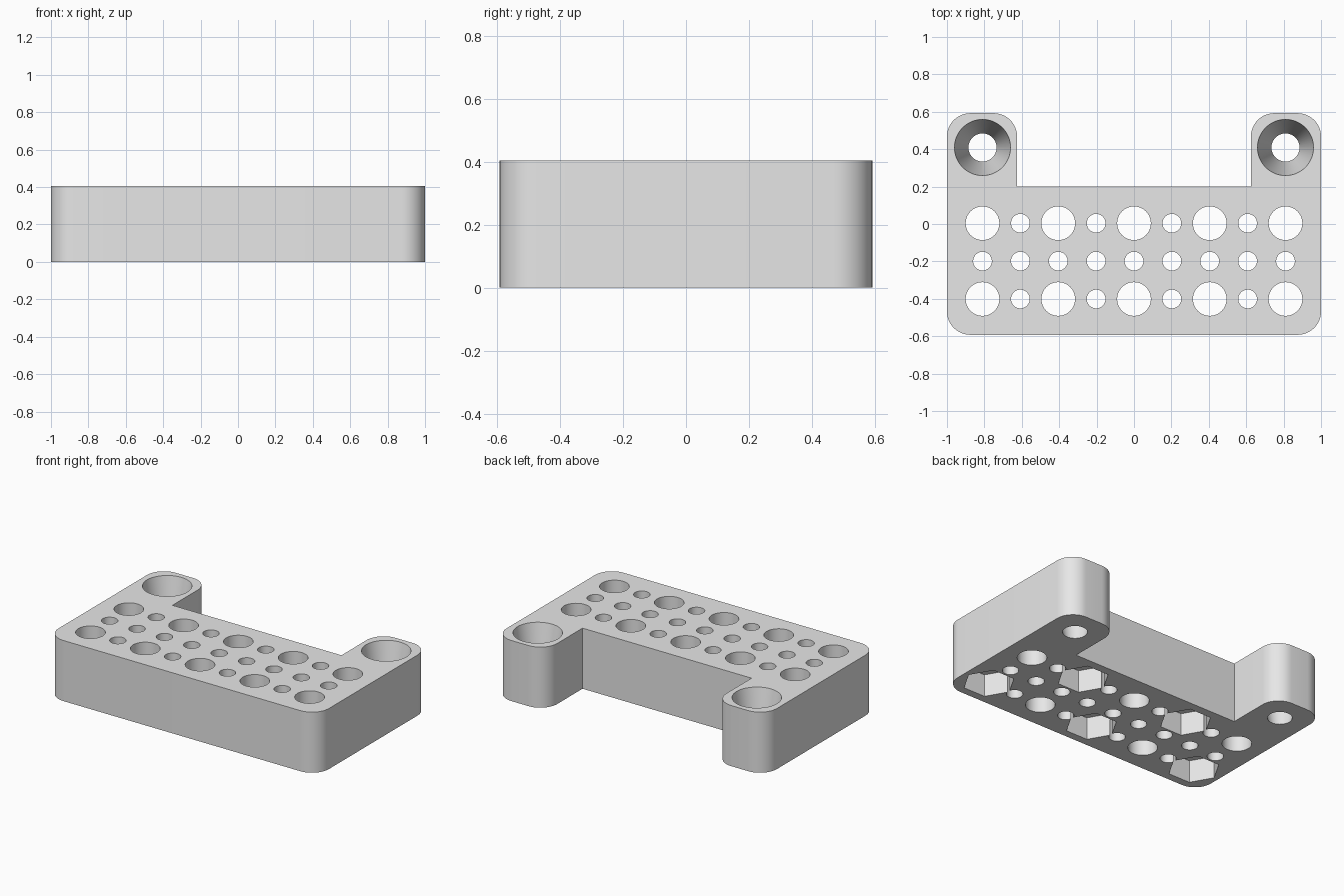
import bpy
import bmesh
import math
from mathutils import Matrix

HEIGHT = 0.405
PITCH = 0.405
HALF_Y = 0.5925
ROW_Y = 0.004

cube = bpy.data.objects.get("Cube")
if cube:
    bpy.data.objects.remove(cube, do_unlink=True)

grey = bpy.data.materials.new("light grey")
grey.use_nodes = True
grey.diffuse_color = (0.8, 0.8, 0.8, 1)
grey.node_tree.nodes["Principled BSDF"].inputs["Base Color"].default_value = (0.8, 0.8, 0.8, 1)


def make_object(name, bm):
    bmesh.ops.recalc_face_normals(bm, faces=bm.faces[:])
    mesh = bpy.data.meshes.new(name)
    bm.to_mesh(mesh)
    bm.free()
    mesh.materials.append(grey)
    obj = bpy.data.objects.new(name, mesh)
    bpy.context.scene.collection.objects.link(obj)
    return obj


def add_cutter(bm, x, y, z0, z1, r0, r1, sides=48):
    place = Matrix.Translation((x, y, (z0 + z1) / 2)) @ Matrix.Rotation(math.pi / 2, 4, "Z")
    bmesh.ops.create_cone(bm, cap_ends=True, segments=sides, radius1=r0,
                          radius2=r1, depth=z1 - z0, matrix=place)


# U-shaped block with two rear ears and rounded outer corners
half = [(1, -HALF_Y), (1, HALF_Y), (0.625, HALF_Y), (0.625, 0.2)]
outline = half + [(-x, y) for x, y in reversed(half)]
bm = bmesh.new()
verts = [bm.verts.new((x, y, 0)) for x, y in outline]
bm.faces.new(verts)
outer = [v for v in verts if abs(abs(v.co.y) - HALF_Y) < 0.001]
bmesh.ops.bevel(bm, geom=outer, offset=0.125, segments=12, profile=0.5, affect="VERTICES")
top = bmesh.ops.extrude_face_region(bm, geom=bm.faces[:])
bmesh.ops.translate(bm, vec=(0, 0, HEIGHT),
                    verts=[g for g in top["geom"] if isinstance(g, bmesh.types.BMVert)])
block = make_object("mounting_block", bm)

# Grid of large and small through holes, with hexagonal nut pockets underneath
holes = bmesh.new()
pockets = bmesh.new()
for col in range(-4, 5):
    for row in range(3):
        x, y = col * PITCH / 2, ROW_Y - row * PITCH / 2
        large = col % 2 == 0 and row != 1
        radius = 0.09 if large else 0.05
        add_cutter(holes, x, y, -0.1, HEIGHT + 0.1, radius, radius)
        if large and (col + row) % 4 == 2:
            if row == 0:
                add_cutter(pockets, x, y, -0.1, 0.15, 0.16, 0.16, 6)
        if large and row == 2 and col % 4 == 0:
            add_cutter(pockets, x, y, -0.1, 0.15, 0.16, 0.16, 6)

# Tapered screw holes in the ears
slope = 0.075 / HEIGHT
for side in (-1, 1):
    add_cutter(holes, side * 2 * PITCH, ROW_Y + PITCH, -0.05, HEIGHT + 0.05,
               0.075 - 0.05 * slope, 0.15 + 0.05 * slope, 64)

bpy.context.view_layer.objects.active = block
block.select_set(True)
for name, cutter_mesh in (("hole_cutter", holes), ("nut_pocket_cutter", pockets)):
    cutter = make_object(name, cutter_mesh)
    cutter.hide_render = True
    cut = block.modifiers.new(name, "BOOLEAN")
    cut.operation = "DIFFERENCE"
    cut.solver = "EXACT"
    cut.object = cutter
    bpy.ops.object.modifier_apply(modifier=name)
    bpy.data.objects.remove(cutter, do_unlink=True)

bpy.ops.object.shade_smooth_by_angle(angle=math.radians(30))
